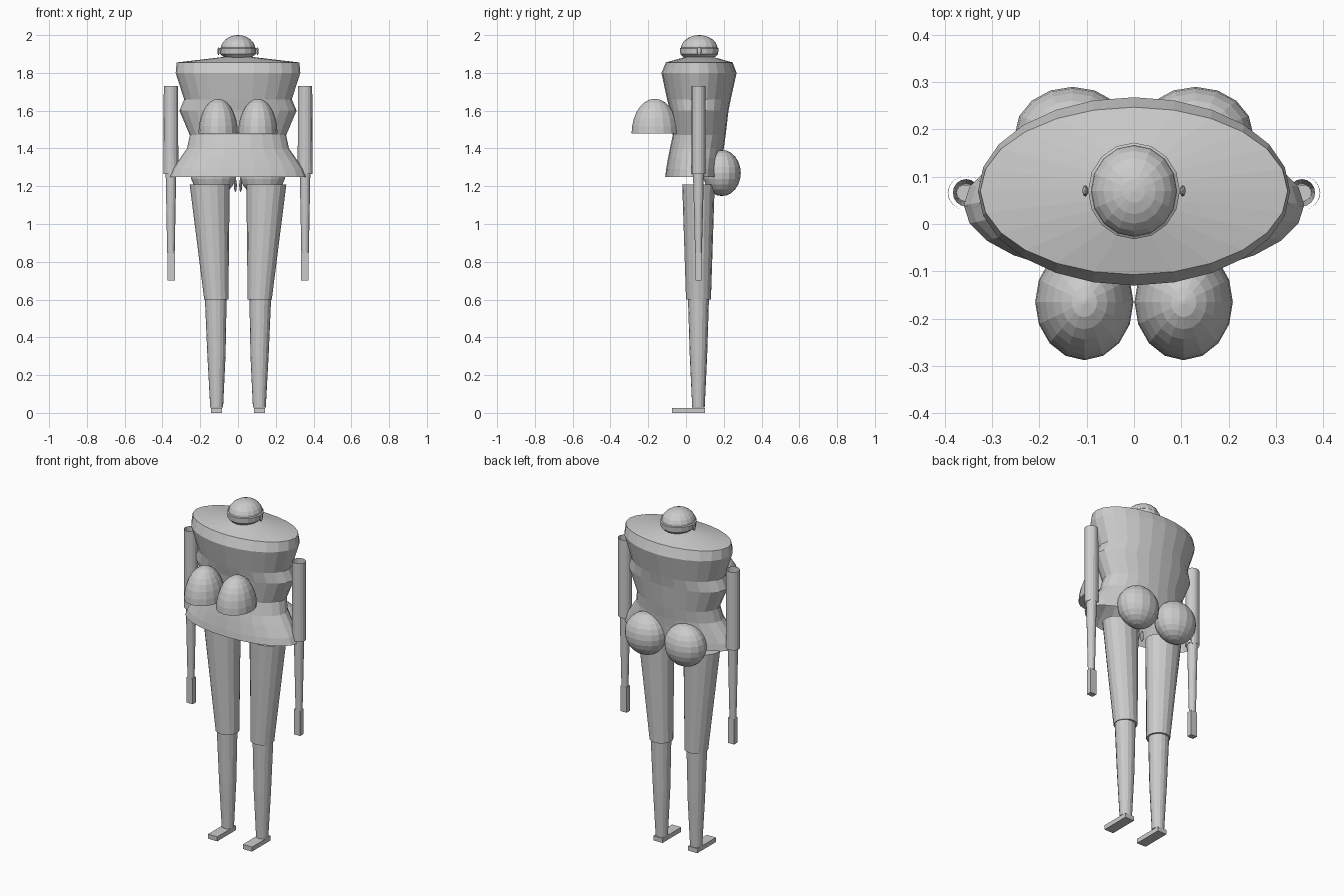
import bpy, bmesh, math
from mathutils import Matrix, Vector

if "Cube" in bpy.data.objects:
    bpy.data.objects.remove(bpy.data.objects["Cube"])

CY = 0.07  # depth of the body's central axis


def finish(name, bm):
    bmesh.ops.recalc_face_normals(bm, faces=bm.faces)
    me = bpy.data.meshes.new(name)
    bm.to_mesh(me)
    bm.free()
    ob = bpy.data.objects.new(name, me)
    bpy.context.collection.objects.link(ob)
    return ob


def loft(name, rings, n=16, bottom=True, top=True):
    """Skin elliptical rings given as (z, cx, cy, rx, ry)."""
    bm = bmesh.new()
    loops = []
    for z, cx, cy, rx, ry in rings:
        loops.append([bm.verts.new((cx + rx * math.cos(2 * math.pi * i / n),
                                    cy + ry * math.sin(2 * math.pi * i / n), z))
                      for i in range(n)])
    for a, b in zip(loops, loops[1:]):
        for i in range(n):
            j = (i + 1) % n
            bm.faces.new((a[i], a[j], b[j], b[i]))
    if bottom:
        bm.faces.new(loops[0])
    if top:
        bm.faces.new(loops[-1])
    return finish(name, bm)


def ellipsoid(name, centre, radii, u=16, v=12):
    bm = bmesh.new()
    m = Matrix.Translation(centre) @ Matrix.Diagonal((*radii, 1))
    bmesh.ops.create_uvsphere(bm, u_segments=u, v_segments=v, radius=1, matrix=m)
    return finish(name, bm)


def box(name, lo, hi):
    lo, hi = Vector(lo), Vector(hi)
    bm = bmesh.new()
    m = Matrix.Translation((lo + hi) / 2) @ Matrix.Diagonal((*(hi - lo), 1))
    bmesh.ops.create_cube(bm, size=1, matrix=m)
    return finish(name, bm)


def mirror(ob):
    ob.modifiers.new("mirror", 'MIRROR').use_mirror_merge = False


# torso with flared open hem: z, half width, front y, back y
profile = [(1.25, .36, -.11, .19), (1.29, .345, -.105, .19), (1.35, .305, -.095, .195),
           (1.40, .27, -.085, .20), (1.47, .255, -.07, .21), (1.60, .31, -.085, .225),
           (1.66, .285, -.10, .237), (1.80, .33, -.13, .268), (1.855, .325, -.107, .247),
           (1.885, .07, 0, .14)]
loft("torso", [(z, 0, (f + b) / 2, w, (b - f) / 2) for z, w, f, b in profile],
     n=24, bottom=False)

# head: lower face, band and dome
loft("lower_head", [(1.872, 0, .06, .06, .06), (1.885, 0, CY, .075, .085),
                    (1.90, 0, CY, .095, .10), (1.93, 0, CY, .097, .102),
                    (1.935, 0, CY, .09, .095)])
loft("head_dome", [(1.925 + .075 * math.sin(t), 0, CY, .092 * math.cos(t), .098 * math.cos(t))
                   for t in [math.radians(a) for a in (0, 15, 30, 45, 60, 75, 88)]])
mirror(ellipsoid("ear", (.103, CY, 1.915), (.006, .012, .021), 10, 8))

# chest: flat-bottomed domes
mirror(loft("breast", [(1.48 + .183 * math.sin(t), .105, -.165,
                        .104 * math.cos(t), .123 * math.cos(t))
                       for t in [math.radians(a) for a in (0, 12, 25, 38, 50, 62, 75, 88)]]))

# seat
mirror(ellipsoid("buttock", (.13, .19, 1.27), (.122, .1, .122)))
mirror(ellipsoid("hip_nub", (.014, .05, 1.205), (.008, .012, .035), 8, 6))

# arms: open tubes ending in a block hand
mirror(loft("upper_arm", [(1.265, .355, .066, .039, .036), (1.73, .355, .066, .038, .036)],
            bottom=False, top=False))
mirror(loft("forearm", [(.85, .355, .066, .02, .018), (1.27, .355, .066, .028, .029)],
            bottom=False, top=False))
mirror(box("hand", (.333, .05, .70), (.373, .082, .85)))

# legs and feet
mirror(loft("thigh", [(.60, .115, .066, .064, .066), (1.21, .15, .066, .106, .086)]))
mirror(loft("shin", [(.028, .113, .066, .034, .033), (.30, .114, .066, .048, .046),
                     (.62, .118, .066, .058, .056)]))
mirror(box("foot", (.084, -.075, 0), (.144, .10, .027)))
